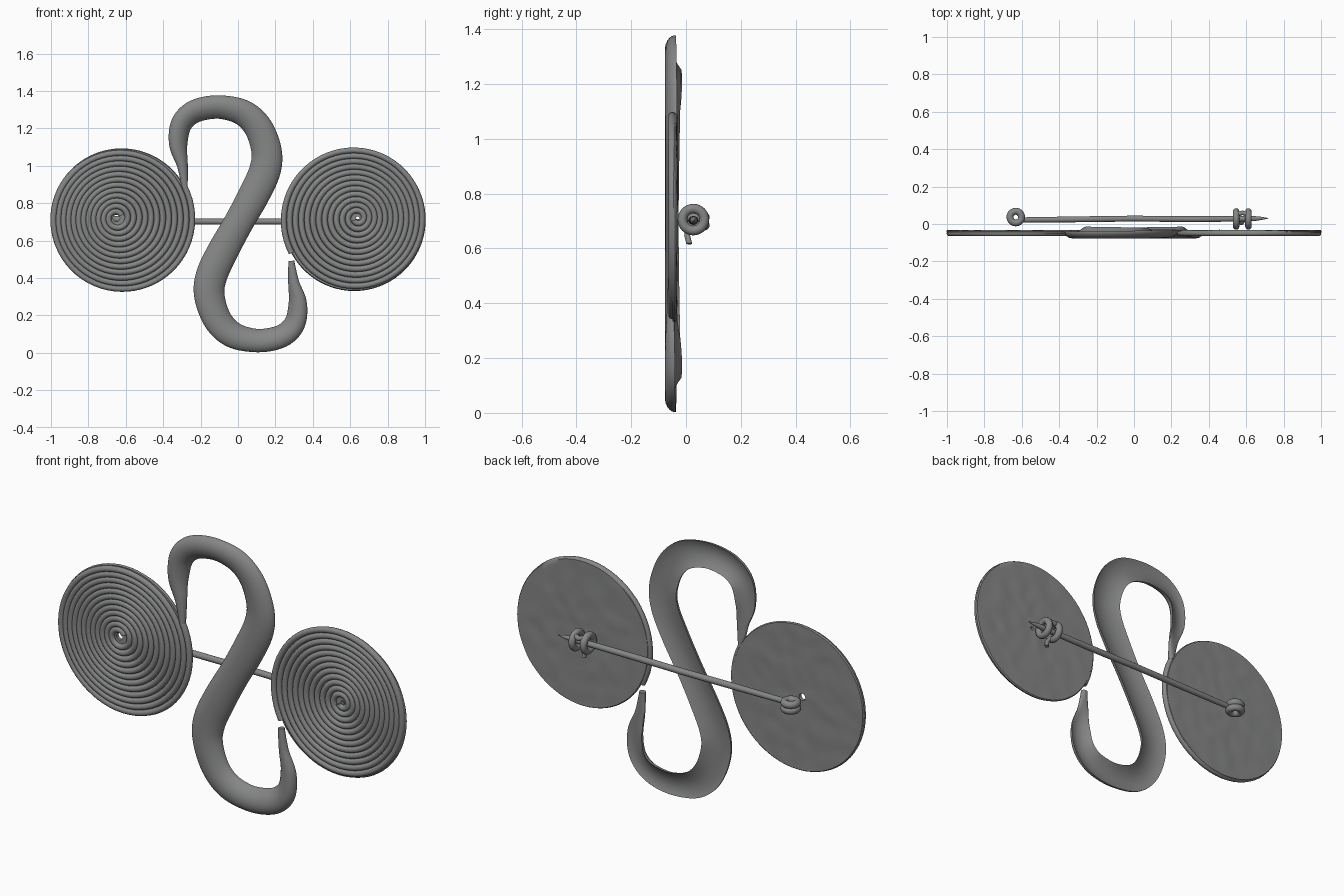
import bpy, bmesh, math
from mathutils import Vector, noise

if "Cube" in bpy.data.objects:
    bpy.data.objects.remove(bpy.data.objects["Cube"])

metal = bpy.data.materials.new("grey_bronze")
metal.diffuse_color = (0.235, 0.242, 0.237, 1)
metal.use_nodes = True
metal.node_tree.nodes["Principled BSDF"].inputs["Base Color"].default_value = metal.diffuse_color


def finish(name, bm, angle=50):
    """Turn a bmesh into a smooth-shaded object."""
    bmesh.ops.recalc_face_normals(bm, faces=bm.faces)
    me = bpy.data.meshes.new(name)
    bm.to_mesh(me)
    bm.free()
    me.materials.append(metal)
    me.shade_smooth()
    me.set_sharp_from_angle(angle=math.radians(angle))
    ob = bpy.data.objects.new(name, me)
    bpy.context.collection.objects.link(ob)
    return ob


def skin(name, loops, caps=True, closed=False, angle=50):
    """Join a row of equal point loops into a surface."""
    bm = bmesh.new()
    rows = [[bm.verts.new(p) for p in loop] for loop in loops]
    n = len(rows[0])
    pairs = list(zip(rows, rows[1:]))
    if closed:
        pairs.append((rows[-1], rows[0]))
    for a, b in pairs:
        for j in range(n):
            k = (j + 1) % n
            bm.faces.new((a[j], a[k], b[k], b[j]))
    if caps and not closed:
        bm.faces.new(rows[0])
        bm.faces.new(rows[-1])
    return finish(name, bm, angle)


def sweep(name, pts, section, closed=False):
    """Sweep section(i) -> [(across, depth)] along a path seen from the front."""
    loops = []
    for i, p in enumerate(pts):
        if closed:
            d = pts[(i + 1) % len(pts)] - pts[i - 1]
        else:
            d = pts[min(i + 1, len(pts) - 1)] - pts[max(i - 1, 0)]
        nrm = Vector((-d.z, 0, d.x)).normalized()
        loops.append([p + nrm * u + Vector((0, v, 0)) for u, v in section(i)])
    return skin(name, loops, closed=closed)


def circle(r, n=10):
    return [(r * math.cos(2 * math.pi * k / n), r * math.sin(2 * math.pi * k / n))
            for k in range(n)]


def ring(name, centre, axis, big, small):
    """Torus around the x or z axis."""
    loops = []
    for i in range(32):
        a = 2 * math.pi * i / 32
        loop = []
        for u, v in circle(small, 12):
            c, s = (big + u) * math.cos(a), (big + u) * math.sin(a)
            loop.append(Vector(centre) + Vector((v, c, s) if axis == "x" else (c, s, v)))
        loops.append(loop)
    return skin(name, loops, closed=True)


# S-shaped band: x, z, half width for the upper half; the lower half is turned 180 degrees
half = [(-.285, .888, .016), (-.297, 1.0, .029), (-.319, 1.108, .048), (-.308, 1.21, .056),
        (-.26, 1.274, .06), (-.185, 1.306, .062), (-.083, 1.313, .063), (.03, 1.282, .07),
        (.11, 1.202, .076), (.153, 1.076, .081), (.142, .969, .084), (.083, .84, .083)]
knots = half + [(0, .69, .079)] + [(-x, 1.38 - z, w) for x, z, w in reversed(half)]
knots = [Vector(k) for k in knots]
path = []
for i in range(len(knots) - 1):
    p0, p1, p2, p3 = (knots[min(max(i + j, 0), len(knots) - 1)] for j in (-1, 0, 1, 2))
    for s in range(8):
        t = s / 8
        path.append(.5 * (2 * p1 + (p2 - p0) * t + (2 * p0 - 5 * p1 + 4 * p2 - p3) * t * t
                          + (3 * p1 - p0 - 3 * p2 + p3) * t ** 3))
path.append(knots[-1])


def band_section(i):
    """Hollow-backed crescent whose inner lip leans back; round wire at the tails."""
    hw = path[i].z
    f = min(max((hw - .016) / .04, 0), 1)
    side = math.cos(math.pi * i / (len(path) - 1))
    front, back = [], []
    for k in range(13):
        u = math.cos(math.pi * k / 12)
        w = max(1 - u * u, 0)
        edge = -.034 - .014 * side * u
        front.append((hw * u, (1 - f) * (-.05 - .0155 * w ** .5) + f * (edge - .042 * w ** .65)))
        back.append((hw * u, (1 - f) * (-.049 + .0155 * w ** .5) + f * (edge + .007 - .02 * w)))
    return front + back[::-1]


sweep("s_band", [Vector((p.x, 0, p.y)) for p in path], band_section)

# Spiral discs: a coiled wire on a thin, slightly hammered backing with a centre hole
TURNS, STEPS = 12, 64
for side, x_in, hole, start in ((-1, -.65, .018, 28), (1, .64, .009, 208)):
    label = "left" if side < 0 else "right"
    outer, inner = Vector((side * .622, 0, .712)), Vector((x_in, 0, .72))
    wire = []
    for i in range(TURNS * STEPS + 1):
        t = i / (TURNS * STEPS)
        a = math.radians(start) - 2 * math.pi * TURNS * t
        r = .38 + (hole + .013 - .38) * t
        wire.append(outer.lerp(inner, t) + Vector((r * math.cos(a), -.05, r * math.sin(a))))
    sweep(label + "_spiral_wire", wire, lambda i: circle(.0155))

    profile = [(t / 16, -.033) for t in range(17)] + [(1.012, -.040), (1.0, -.050), (0, -.050)]
    loops = []
    for i in range(72):
        a = 2 * math.pi * i / 72
        loop = []
        for t, y in profile:
            r = hole + (.377 - hole) * t
            p = inner.lerp(outer, min(t, 1)) + Vector((r * math.cos(a), y, r * math.sin(a)))
            if y == -.033:
                p.y += .003 * noise.noise(p * 16)
            loop.append(p)
        loops.append(loop)
    skin(label + "_disc_back", loops, closed=True)

# Pin: a long rod with a sharpened tip
rod = [(-.60, .022, .014), (-.3, .025, .016), (0, .029, .016), (.3, .026, .016),
       (.5, .027, .015), (.64, .029, .014), (.68, .03, .009), (.72, .03, .001)]
sweep("pin_rod", [Vector((x, y, .702)) for x, y, r in rod], lambda i: circle(rod[i][2], 14))

# Coil at the pin's blunt end
for n, z in enumerate((.684, .714)):
    ring("pin_coil_%d" % (n + 1), (-.632, .037, z), "z", .031, .0185)

# Clasp: two rings around the pin, a link and a bent wire tail
for n, x in enumerate((.546, .612)):
    ring("clasp_ring_%d" % (n + 1), (x, .027, .705), "x", .040, .0175)
sweep("clasp_link", [Vector((.546, .05, .738)), Vector((.58, .06, .732)), Vector((.612, .05, .738))],
      lambda i: circle(.013))
sweep("clasp_tail", [Vector((.555, .012, .675)), Vector((.575, .004, .648)),
                     Vector((.582, .012, .617))], lambda i: circle(.011))
